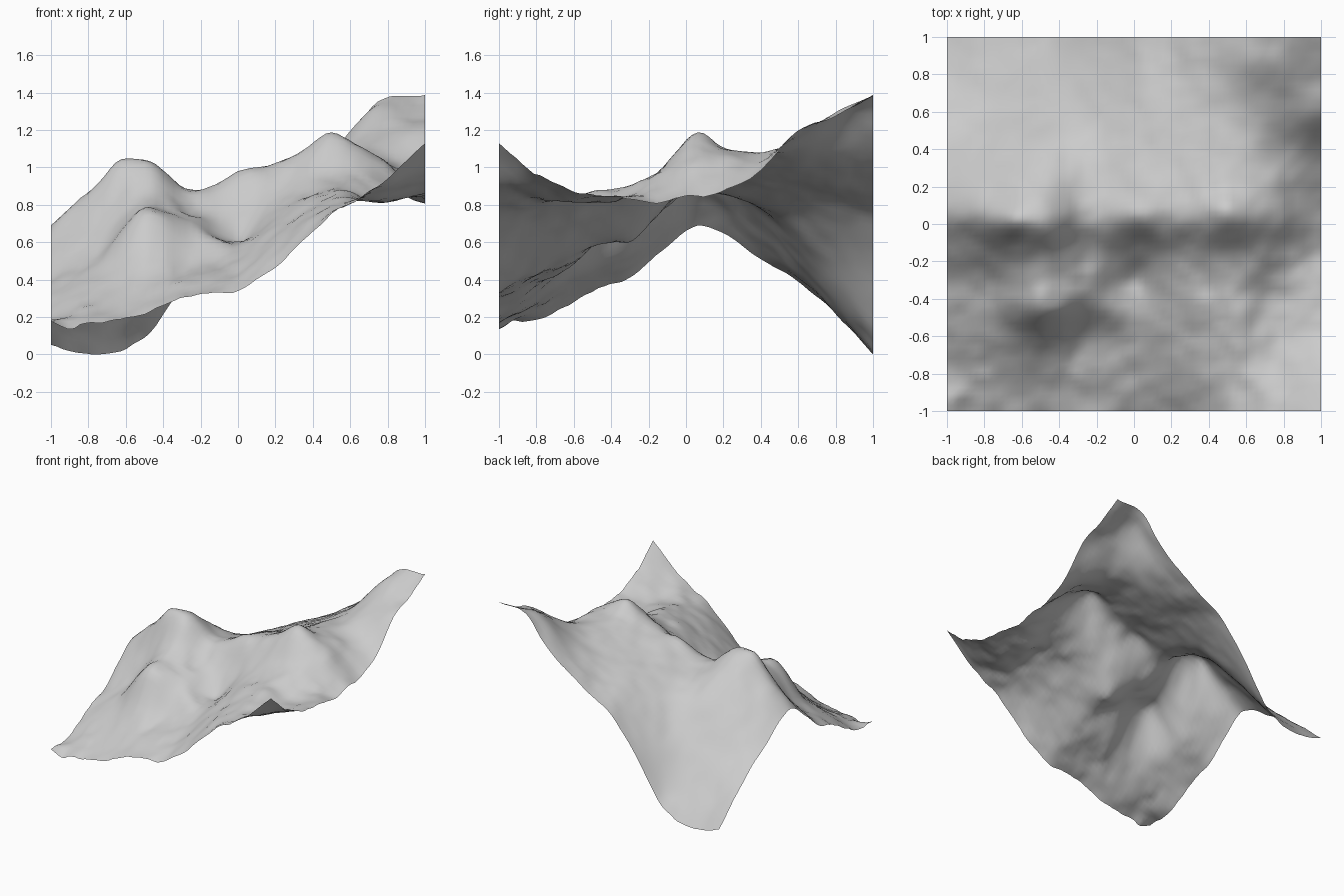
import bpy, bmesh, math
from mathutils import Vector, noise

# Control heights: one west-to-east profile per y station
XS = [-1, -.75, -.5, -.25, 0, .25, .5, .75, 1]
YS = [-1, -.8, -.6, -.45, -.3, -.15, .02, .2, .4, .6, .8, 1]
PROFILES = [
    [.20, .19, .22, .34, .35, .53, .76, .92, 1.14],
    [.20, .28, .34, .41, .45, .64, .80, .86, .98],
    [.30, .40, .54, .50, .55, .72, .84, .83, .88],
    [.38, .49, .77, .66, .61, .77, .87, .83, .87],
    [.42, .57, .80, .74, .63, .81, .91, .86, .85],
    [.54, .72, .89, .78, .76, .89, 1.00, .95, .83],
    [.69, .92, 1.06, .89, .96, 1.04, 1.17, 1.06, .86],
    [.66, .85, .95, .87, .95, 1.03, 1.12, 1.06, .88],
    [.52, .67, .78, .80, .90, .99, 1.08, 1.07, 1.00],
    [.40, .46, .55, .69, .86, .96, 1.07, 1.18, 1.20],
    [.24, .24, .33, .58, .81, .93, 1.08, 1.28, 1.29],
    [.07, .01, .09, .46, .76, .91, 1.08, 1.36, 1.40],
]
# Small local knolls and dips: x, y, height, radius
BUMPS = [(-.64, .02, .045, .08), (.5, .09, .035, .08), (.65, .88, .035, .14),
         (-.9, -1, -.045, .07), (.04, .04, .02, .08), (.6, -.48, .03, .08),
         (-.55, .97, .03, .06), (.63, 1, -.03, .07), (-.88, -.05, -.03, .07)]


def spline(ts, vs, t):
    """Smooth curve through the points (ts, vs), evaluated at t."""
    n = len(ts)
    i = 0
    while i < n - 2 and t > ts[i + 1]:
        i += 1

    def slope(k):
        a, b = max(k - 1, 0), min(k + 1, n - 1)
        return (vs[b] - vs[a]) / (ts[b] - ts[a])

    h = ts[i + 1] - ts[i]
    u = (t - ts[i]) / h
    return ((2*u**3 - 3*u**2 + 1) * vs[i] + (u**3 - 2*u**2 + u) * h * slope(i)
            + (3*u**2 - 2*u**3) * vs[i + 1] + (u**3 - u**2) * h * slope(i + 1))


def height(x, y):
    z = spline(YS, [spline(XS, p, x) for p in PROFILES], y)
    for bx, by, bz, r in BUMPS:
        z += bz * math.exp(-((x - bx)**2 + (y - by)**2) / r**2)
    rough = noise.fractal(Vector((x * 6, y * 6, 3.7)), 0.9, 2.0, 3)
    # craggy south, smoother north face
    blend = min(max((y + .1) / .4, 0), 1)
    return z + (.020 - .008 * blend) * rough


# Mountain terrain sheet
bm = bmesh.new()
bmesh.ops.create_grid(bm, x_segments=64, y_segments=64, size=1)
for v in bm.verts:
    v.co.z = height(v.co.x, v.co.y)
low = min(v.co.z for v in bm.verts)
for v in bm.verts:
    v.co.z -= low
for f in bm.faces:
    f.smooth = True
mesh = bpy.data.meshes.new("mountain_terrain")
bm.to_mesh(mesh)
bm.free()
terrain = bpy.data.objects.new("mountain_terrain", mesh)
bpy.context.collection.objects.link(terrain)
